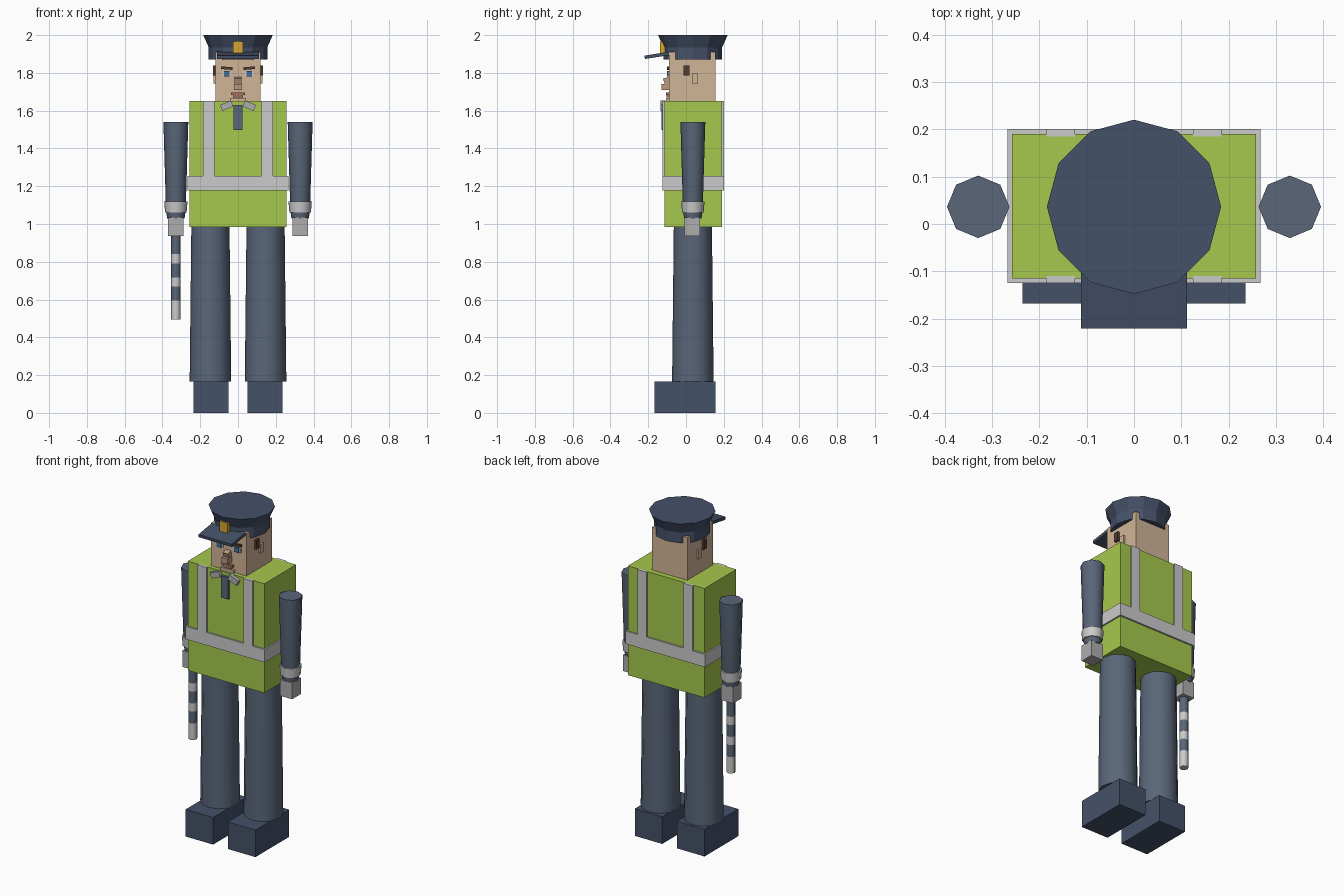
import bpy, bmesh, math
from mathutils import Matrix

if "Cube" in bpy.data.objects:
    bpy.data.objects.remove(bpy.data.objects["Cube"])

CY = 0.036  # depth centre of the limbs and hat


def mat(name, r, g, b):
    m = bpy.data.materials.new(name)
    m.diffuse_color = (r, g, b, 1)
    m.use_nodes = True
    m.node_tree.nodes["Principled BSDF"].inputs["Base Color"].default_value = m.diffuse_color
    return m


NAVY = mat("navy_cloth", 0.10, 0.133, 0.19)
DARK = mat("dark_navy", 0.06, 0.083, 0.14)
LIME = mat("hi_vis_lime", 0.38, 0.58, 0.075)
SKIN = mat("skin", 0.64, 0.46, 0.31)
SKIN2 = mat("skin_shade", 0.52, 0.32, 0.21)
LIP = mat("lip", 0.36, 0.16, 0.11)
HAIR = mat("hair", 0.09, 0.045, 0.03)
WHITE = mat("white", 0.72, 0.72, 0.72)
REFLECT = mat("reflective", 0.62, 0.62, 0.64)
GREY = mat("glove_grey", 0.42, 0.42, 0.42)
BLUE = mat("iris_blue", 0.06, 0.16, 0.32)
GOLD = mat("gold", 0.68, 0.38, 0.03)


def finish(name, bm, material, smooth=False):
    bmesh.ops.recalc_face_normals(bm, faces=bm.faces)
    me = bpy.data.meshes.new(name)
    bm.to_mesh(me)
    bm.free()
    me.materials.append(material)
    ob = bpy.data.objects.new(name, me)
    bpy.context.collection.objects.link(ob)
    if smooth:
        bpy.ops.object.select_all(action='DESELECT')
        ob.select_set(True)
        bpy.context.view_layer.objects.active = ob
        bpy.ops.object.shade_smooth_by_angle(angle=math.radians(50))
    return ob


def box(name, x, y, z, material, tilt=0, axis='Y'):
    """Box from (min, max) pairs, optionally tilted about its own centre."""
    bm = bmesh.new()
    size = [b - a for a, b in (x, y, z)]
    centre = [(a + b) / 2 for a, b in (x, y, z)]
    m = (Matrix.Translation(centre) @ Matrix.Rotation(math.radians(tilt), 4, axis)
         @ Matrix.Diagonal((*size, 1)))
    bmesh.ops.create_cube(bm, size=1, matrix=m)
    return finish(name, bm, material)


def lathe(name, cx, profile, sides, material, smooth=True):
    """Closed turned part from (radius, height) points."""
    bm = bmesh.new()
    rings = []
    for r, z in profile:
        rings.append([bm.verts.new((cx + r * math.cos(math.tau * i / sides),
                                    CY + r * math.sin(math.tau * i / sides), z))
                      for i in range(sides)])
    for a, b in zip(rings, rings[1:]):
        for i in range(sides):
            j = (i + 1) % sides
            bm.faces.new((a[i], a[j], b[j], b[i]))
    bm.faces.new(rings[0])
    bm.faces.new(rings[-1])
    return finish(name, bm, material, smooth)


def span(s, a, b):
    return tuple(sorted((s * a, s * b)))


# Torso with reflective belt
box("vest", (-0.258, 0.258), (-0.115, 0.19), (0.985, 1.65), LIME)
box("vest_belt", (-0.267, 0.267), (-0.125, 0.2), (1.177, 1.255), REFLECT)

# Head with nose, mouth and chin
box("head", (-0.119, 0.119), (-0.09, 0.157), (1.64, 1.91), SKIN)
box("nose_bridge", (-0.018, 0.018), (-0.115, -0.085), (1.725, 1.775), SKIN2, 18, 'X')
box("nose_tip", (-0.021, 0.021), (-0.13, -0.088), (1.71, 1.742), SKIN2)
box("upper_lip", (-0.037, 0.037), (-0.107, -0.085), (1.684, 1.697), LIP)
box("lower_lip", (-0.026, 0.026), (-0.104, -0.085), (1.671, 1.682), LIP)
box("chin", (-0.043, 0.043), (-0.107, -0.085), (1.642, 1.668), SKIN)

# Neck tie
box("tie", (-0.024, 0.024), (-0.129, -0.11), (1.497, 1.63), NAVY)

# Left and right parts
for s, side in ((-1, "right"), (1, "left")):
    box(side + "_shoe", span(s, 0.05, 0.235), (-0.168, 0.157), (0, 0.165), DARK)
    lathe(side + "_leg", s * 0.146, [(0.11, 0.165), (0.101, 0.985)], 12, NAVY)
    lathe(side + "_arm", s * 0.329,
          [(0.046, 1.03), (0.052, 1.07), (0.066, 1.54)], 8, NAVY)
    lathe(side + "_cuff", s * 0.329, [(0.057, 1.062), (0.062, 1.12)], 8, WHITE)
    box(side + "_hand", span(s, 0.288, 0.37), (-0.008, 0.075), (0.936, 1.035), GREY)
    # Vertical reflective straps front and back
    for y, face in (((-0.125, -0.11), "front"), ((0.185, 0.2), "back")):
        box(f"{side}_{face}_strap", span(s, 0.125, 0.185), y, (1.25, 1.65), REFLECT)
    # Facial details
    box(side + "_eyebrow", span(s, 0.028, 0.09), (-0.1, -0.085), (1.818, 1.832), HAIR, -s * 5)
    box(side + "_eye", span(s, 0.035, 0.085), (-0.096, -0.085), (1.783, 1.808), WHITE)
    box(side + "_iris", span(s, 0.044, 0.074), (-0.1, -0.085), (1.781, 1.81), BLUE)
    box(side + "_ear", span(s, 0.11, 0.13), (0.031, 0.064), (1.745, 1.797), SKIN)
    box(side + "_sideburn", span(s, 0.11, 0.132), (-0.013, 0.017), (1.785, 1.84), HAIR)
    box(side + "_collar", span(s, 0.028, 0.092), (-0.136, -0.11), (1.609, 1.643), GREY, s * 22)

# Peaked cap
lathe("cap", 0, [(0.155, 1.87), (0.155, 1.935), (0.184, 2.0)], 12, DARK, False)
box("cap_visor", (-0.112, 0.112), (-0.22, -0.085), (1.884, 1.902), DARK, 9, 'X')
box("cap_badge", (-0.026, 0.026), (-0.139, -0.1), (1.904, 1.965), GOLD)

# Striped baton held in the right hand
stripes = [0.94, 0.84, 0.79, 0.718, 0.668, 0.595, 0.495]
for i, (top, bottom) in enumerate(zip(stripes, stripes[1:])):
    lathe(f"baton_stripe_{i + 1}", -0.329, [(0.025, bottom), (0.025, top)], 8,
          WHITE if i % 2 else NAVY)

# Centre the depth on the origin
bpy.context.view_layer.update()
ys = [v.co.y for o in bpy.data.objects for v in o.data.vertices]
shift = -(min(ys) + max(ys)) / 2
for o in bpy.data.objects:
    o.location.y += shift
